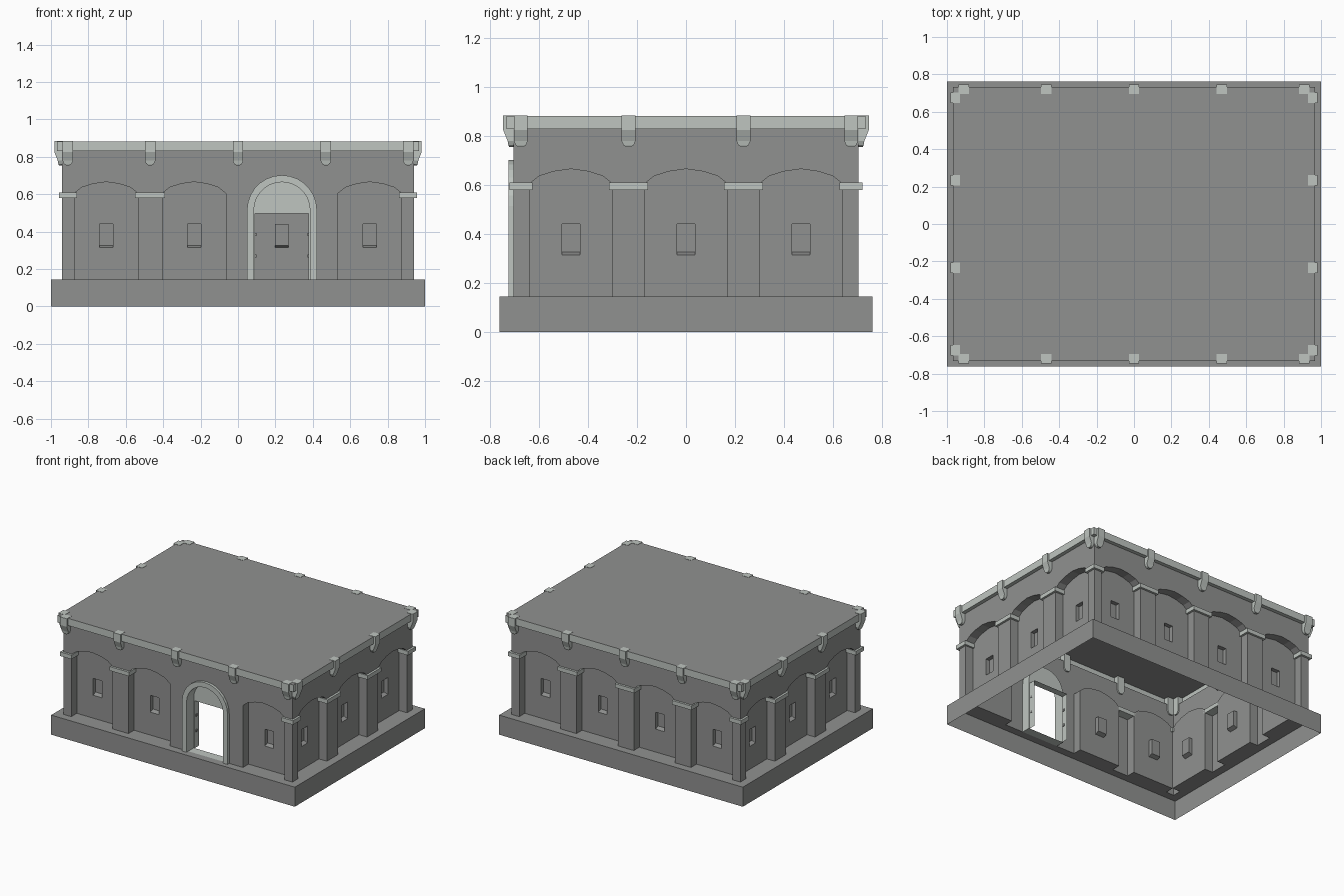
import bpy, bmesh, math
from mathutils import Matrix, Vector

if "Cube" in bpy.data.objects:
    bpy.data.objects.remove(bpy.data.objects["Cube"])

HX, HY = 0.94, 0.705          # outer wall planes
ZB, ZC, ZT = 0.145, 0.83, 0.883   # base top, cornice bottom, roof
R = 0.065                     # depth of the blind arches


def material(name, col):
    m = bpy.data.materials.new(name)
    m.diffuse_color = (*col, 1)
    m.use_nodes = True
    m.node_tree.nodes["Principled BSDF"].inputs["Base Color"].default_value = m.diffuse_color
    return m


STONE = material("stone", (0.28, 0.285, 0.28))
TRIM = material("pale_stone", (0.52, 0.56, 0.53))


def make(name, faces, mat, matrix=None):
    """Object from a list of polygons given as point lists."""
    bm = bmesh.new()
    for f in faces:
        bm.faces.new([bm.verts.new(p) for p in f])
    bmesh.ops.remove_doubles(bm, verts=bm.verts, dist=1e-5)
    me = bpy.data.meshes.new(name)
    bm.to_mesh(me)
    bm.free()
    ob = bpy.data.objects.new(name, me)
    bpy.context.collection.objects.link(ob)
    me.materials.append(mat)
    if matrix is not None:
        me.transform(matrix)
    return ob


def at(path, d):
    return [(u, d, z) for u, z in path]


def strip(a, b):
    """Quads from path a to path b."""
    return [[a[i], b[i], b[i + 1], a[i + 1]] for i in range(len(a) - 1)]


def loft(rings):
    """Closed solid through rings of equal length."""
    fs = [list(reversed(rings[0])), list(rings[-1])]
    for a, b in zip(rings, rings[1:]):
        n = len(a)
        fs += [[a[i], a[(i + 1) % n], b[(i + 1) % n], b[i]] for i in range(n)]
    return fs


def rect(x0, x1, y0, y1, z):
    return [(x0, y0, z), (x1, y0, z), (x1, y1, z), (x0, y1, z)]


def box(x0, x1, y0, y1, z0, z1):
    return loft([rect(x0, x1, y0, y1, z0), rect(x0, x1, y0, y1, z1)])


def bay_path(c):
    pts = [(-.17, ZB), (-.17, .605), (-.13, .637), (-.07, .656), (0, .666),
           (.07, .656), (.13, .637), (.17, .605), (.17, ZB)]
    return [(c + u, z) for u, z in pts]


def door_path(c, r, spring=0.515, n=14):
    arc = [(c - r * math.cos(math.pi * i / n), spring + r * math.sin(math.pi * i / n))
           for i in range(n + 1)]
    return [(c - r, ZB)] + arc + [(c + r, ZB)]


def floor(path):
    u0, u1 = path[0][0], path[-1][0]
    return [rect(u0, u1, 0, R, ZB)]


def recess(c):
    """Blind arch: reveal, floor, back panel and sunken window with sloping sill."""
    p = bay_path(c)
    m = len(p) // 2
    w, z0, z1 = 0.036, 0.315, 0.44
    fs = strip(at(p, 0), at(p, R)) + floor(p)
    left = [(c, ZB), (c, z0), (c - w, z0), (c - w, z1), (c, z1)] + p[m::-1]
    right = p[:m - 1:-1] + [(c, z1), (c + w, z1), (c + w, z0), (c, z0), (c, ZB)]
    fs += [at(left, R), at(right, R)]
    rim = [(c - w, z0), (c - w, z1), (c + w, z1), (c + w, z0), (c - w, z0)]
    back = [(u, z + .012 if z == z0 else z) for u, z in rim]
    fs += strip(at(rim, R), at(back, R + .03))
    fs.append(at(back[3::-1], R + .03))
    return fs


def corbel(u):
    rows = [(.755, .010, .018), (.763, .021, .021), (.78, .028, .024), (.805, .028, .034),
            (.825, .028, .042), (.885, .028, .042)]
    return loft([rect(u - w, u + w, -o, .01, z) for z, w, o in rows])


DOOR = 0.235
LONG, SHORT = [-.705, -.235, .235, .705], [-.47, 0, .47]
# name, turn, half length, wall distance, bays, cap positions, corbel positions
WALLS = [
    ("front", 0, HX, HY, [-.705, -.235, .705], [-.47], True),
    ("right", 90, HY, HX, SHORT, [-.235, .235], False),
    ("back", 180, HX, HY, LONG, [-.47, 0, .47], True),
    ("left", 270, HY, HX, SHORT, [-.235, .235], False),
]

for name, turn, half, dist, bays, caps, is_long in WALLS:
    M = Matrix.Rotation(math.radians(turn), 4, 'Z') @ Matrix.Translation(Vector((0, -dist, 0)))
    # wall sheet with arched openings, plus recesses
    paths = [bay_path(c) for c in bays]
    if name == "front":
        paths.append(door_path(DOOR, .15))
    paths.sort(key=lambda p: p[0][0])
    outline = [(-half, ZB)] + [q for p in paths for q in p] + [(half, ZB), (half, ZC), (-half, ZC)]
    faces = [at(outline, 0)]
    for c in bays:
        faces += recess(c)
    make(name + "_wall", faces, STONE, M)
    # pilaster caps
    faces = []
    for u in caps:
        faces += box(u - .08, u + .08, -.016, R, .58, .61)
    make(name + "_pilaster_caps", faces, TRIM, M)
    # corbels under the cornice
    spots = [-.91, -.47, 0, .47, .91] if is_long else [-.675, -.235, .235, .675]
    make(name + "_corbels", [f for u in spots for f in corbel(u)], TRIM, M)

# corner pillar caps
for sx in (-1, 1):
    for sy in (-1, 1):
        xs = sorted((sx * (HX + .016), sx * (HX - R - .013)))
        ys = sorted((sy * (HY + .016), sy * (HY - R - .013)))
        make("corner_cap", box(*xs, *ys, .58, .61), TRIM)

# doorway: raised arched surround, reveal, tympanum and jambs
M = Matrix.Translation(Vector((0, -HY, 0)))
outer, inner = door_path(DOOR, .187), door_path(DOOR, .15)
faces = strip(at(outer, -.02), at(inner, -.02))
faces += strip(at(outer, 0), at(outer, -.02))
faces += strip(at(inner, -.02), at(inner, R)) + floor(inner)
make("door_surround", faces, TRIM, M)
hole = [(DOOR - .143, ZB), (DOOR - .143, .497), (DOOR + .143, .497), (DOOR + .143, ZB)]
faces = [at(hole + inner[::-1], R)]
faces += strip(at(hole, R), at(hole, R + .05))
make("door_tympanum", faces, TRIM, M)
faces = []
for s in (-1, 1):
    for z in (.27, .385):
        u = DOOR + s * .141
        faces += box(u - .005, u + .005, R + .01, R + .025, z - .008, z + .008)
make("door_hinges", faces, STONE, M)


def ring(x, y, z):
    return rect(-x, x, -y, y, z)


def bands(rings):
    fs = []
    for a, b in zip(rings, rings[1:]):
        fs += [[a[i], a[(i + 1) % 4], b[(i + 1) % 4], b[i]] for i in range(4)]
    return fs


# open-bottomed plinth, cornice band and flat roof
make("plinth", bands([ring(1, .762, 0), ring(1, .762, ZB), ring(HX, HY, ZB)]), STONE)
make("cornice", bands([ring(HX, HY, ZC), ring(.968, .733, ZC), ring(.968, .733, ZT)]), TRIM)
make("roof", [ring(.968, .733, ZT)], STONE)
